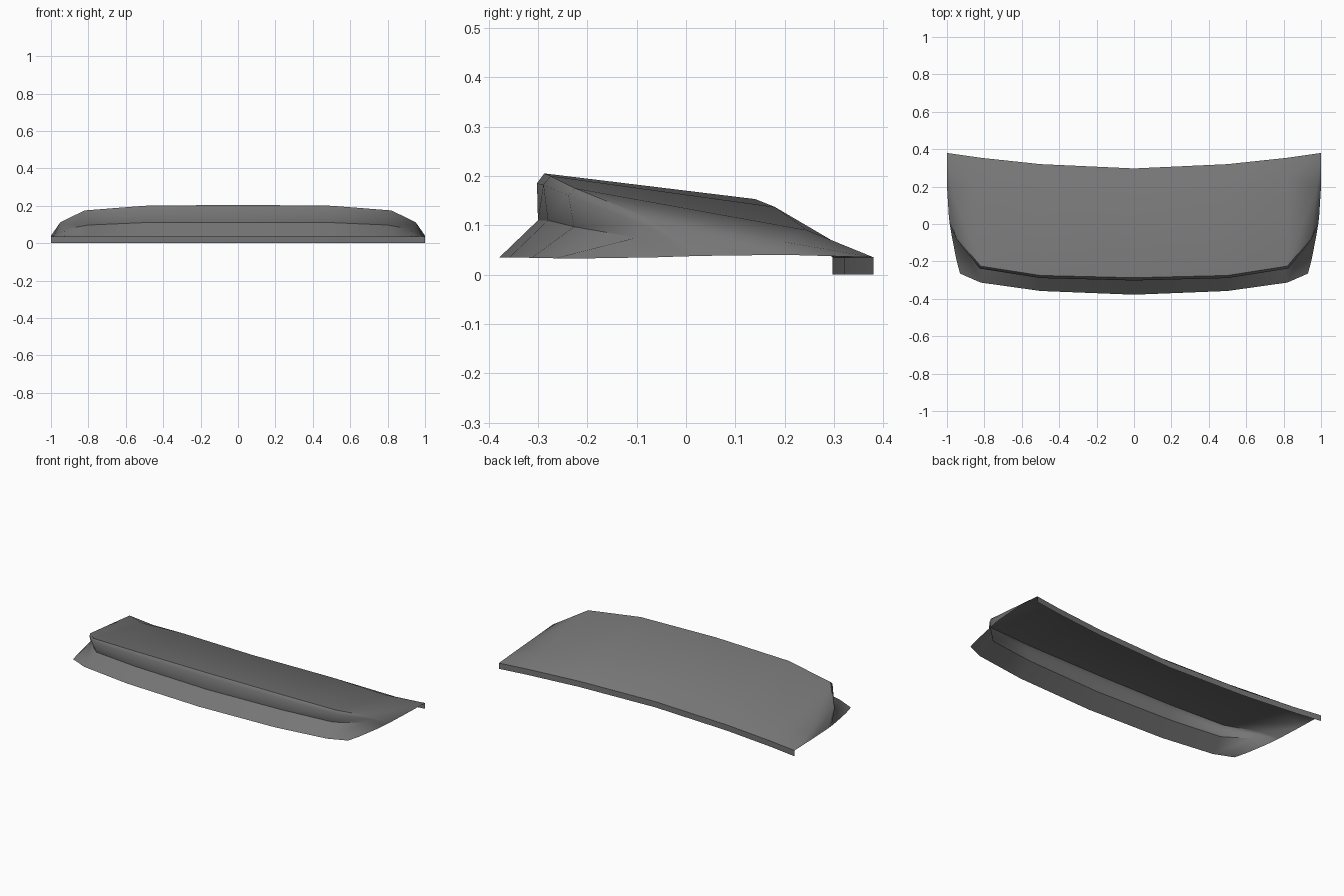
import bpy, bmesh

if "Cube" in bpy.data.objects:
    bpy.data.objects.remove(bpy.data.objects["Cube"])

paint = bpy.data.materials.new("dark_grey")
paint.diffuse_color = (0.18, 0.18, 0.18, 1)
paint.use_nodes = True
paint.node_tree.nodes["Principled BSDF"].inputs["Base Color"].default_value = paint.diffuse_color

# Half cross-sections from the centre outwards, each running:
# front lip, step base, step top, ridge, rear bend, back edge
sections = [
    [(0, -.378, .035), (0, -.30, .11), (0, -.302, .185),
     (0, -.287, .205), (0, .14, .153), (0, .297, .035)],
    [(.5, -.358, .035), (.5, -.28, .11), (.5, -.289, .182),
     (.5, -.275, .2), (.5, .18, .137), (.5, .32, .035)],
    [(.82, -.313, .034), (.80, -.227, .097), (.825, -.238, .16),
     (.82, -.225, .175), (.82, .245, .09), (.82, .354, .035)],
    [(.93, -.265, .033), (.925, -.1, .075), (.948, -.082, .1),
     (.95, -.07, .112), (.98, .2, .066), (1, .38, .035)],
    [(.95, -.19, .033), (.975, -.06, .035), (.985, 0, .037),
     (.99, .04, .038), (1, .2, .04), (1, .38, .035)],
]

# Open curved shell with a turned-down flange along the back edge
bm = bmesh.new()
grid = []
for sec in sections:
    x, y, z = sec[-1]
    grid.append([bm.verts.new(p) for p in sec + [(x, y, 0)]])
for a, b in zip(grid, grid[1:]):
    for r in range(len(a) - 1):
        bm.faces.new((a[r], b[r], b[r + 1], a[r + 1]))
bmesh.ops.remove_doubles(bm, verts=bm.verts, dist=0.0005)
mesh = bpy.data.meshes.new("spoiler_lid")
bm.to_mesh(mesh)
bm.free()
mesh.materials.append(paint)
lid = bpy.data.objects.new("spoiler_lid", mesh)
bpy.context.collection.objects.link(lid)

# Mirror the half across the centre
mirror = lid.modifiers.new("mirror", 'MIRROR')
mirror.use_clip = True
mirror.merge_threshold = 0.0005

# Smooth panel with crisp ridge and flange
bpy.context.view_layer.objects.active = lid
lid.select_set(True)
bpy.ops.object.modifier_apply(modifier="mirror")
bpy.ops.object.shade_smooth_by_angle(angle=0.87)
